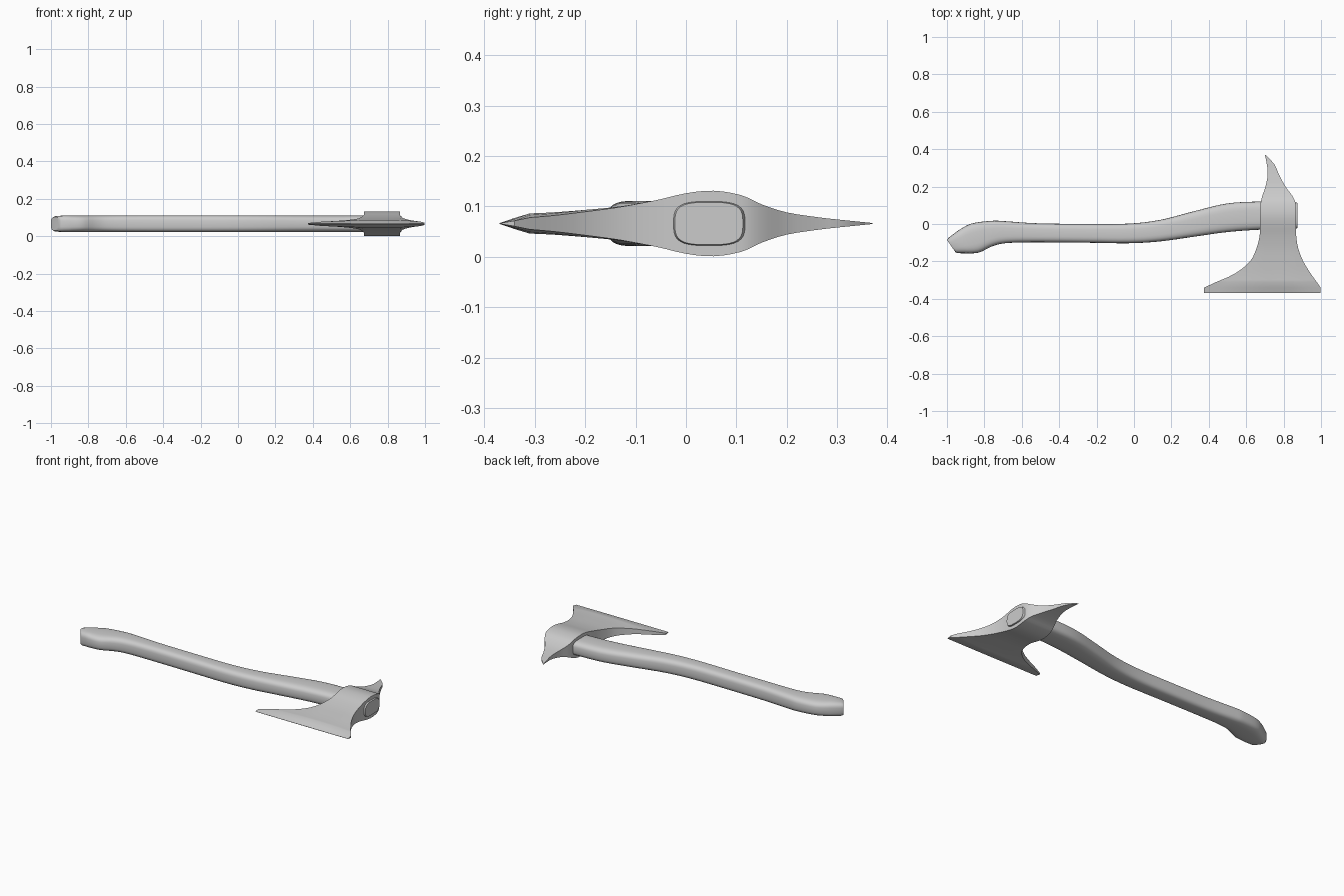
import bpy, bmesh, math

if "Cube" in bpy.data.objects:
    bpy.data.objects.remove(bpy.data.objects["Cube"])

ZC = 0.066  # height of the mid plane


def smooth_rows(rows, steps):
    """Catmull-Rom resampling of rows of numbers."""
    out = []
    for i in range(len(rows) - 1):
        a, b, c, d = (rows[max(i - 1, 0)], rows[i], rows[i + 1],
                      rows[min(i + 2, len(rows) - 1)])
        for s in range(steps):
            t = s / steps
            out.append([0.5 * (2 * q + (r - p) * t + (2 * p - 5 * q + 4 * r - u) * t * t
                               + (3 * q - p - 3 * r + u) * t ** 3)
                        for p, q, r, u in zip(a, b, c, d)])
    out.append(list(rows[-1]))
    return out


def loft(name, rings, angle):
    """Skin closed rings of points and cap both ends."""
    bm = bmesh.new()
    loops = [[bm.verts.new(p) for p in ring] for ring in rings]
    n = len(loops[0])
    for a, b in zip(loops, loops[1:]):
        for i in range(n):
            j = (i + 1) % n
            bm.faces.new((a[i], a[j], b[j], b[i]))
    bm.faces.new(loops[0])
    bm.faces.new(loops[-1])
    bmesh.ops.remove_doubles(bm, verts=bm.verts, dist=1e-5)
    bmesh.ops.recalc_face_normals(bm, faces=bm.faces)
    me = bpy.data.meshes.new(name)
    bm.to_mesh(me)
    bm.free()
    ob = bpy.data.objects.new(name, me)
    bpy.context.collection.objects.link(ob)
    bpy.ops.object.select_all(action='DESELECT')
    ob.select_set(True)
    bpy.context.view_layer.objects.active = ob
    bpy.ops.object.shade_smooth_by_angle(angle=math.radians(angle))
    return ob


# Handle: back edge x, y, then front edge x, y, then half height
handle_rows = [
    (-0.94, -0.035, -0.90, -0.157, 0.045),
    (-0.87, 0.002, -0.83, -0.153, 0.045),
    (-0.76, 0.017, -0.76, -0.12, 0.045),
    (-0.69, 0.015, -0.69, -0.103, 0.045),
    (-0.52, 0.004, -0.55, -0.098, 0.045),
    (-0.25, 0.0, -0.25, -0.1, 0.045),
    (-0.03, 0.002, -0.03, -0.103, 0.045),
    (0.14, 0.022, 0.14, -0.093, 0.045),
    (0.32, 0.068, 0.32, -0.068, 0.045),
    (0.50, 0.11, 0.50, -0.043, 0.045),
    (0.68, 0.12, 0.68, -0.03, 0.045),
    (0.86, 0.118, 0.86, -0.027, 0.045),
]
stations = [(-1.0, -0.085, -0.955, -0.15, 0.036),
            (-0.99, -0.072, -0.945, -0.156, 0.042)]
stations += smooth_rows(handle_rows, 4) + [(0.874, 0.113, 0.874, -0.022, 0.042)]


def oval(st, n=32, e=0.6):
    bx, by, fx, fy, h = st
    ring = []
    for k in range(n):
        a = 2 * math.pi * k / n
        c, s = math.cos(a), math.sin(a)
        u = 0.5 + 0.5 * math.copysign(abs(c) ** e, c)
        ring.append((fx + (bx - fx) * u, fy + (by - fy) * u,
                     ZC + h * math.copysign(abs(s) ** e, s)))
    return ring


loft("handle", [oval(s) for s in stations], 40)

# Axe head: y, left x, right x, half thickness
head_rows = [
    (0.37, 0.70, 0.702, 0.001),
    (0.32, 0.71, 0.75, 0.006),
    (0.265, 0.715, 0.775, 0.012),
    (0.20, 0.703, 0.81, 0.022),
    (0.15, 0.686, 0.847, 0.038),
    (0.11, 0.677, 0.864, 0.056),
    (0.055, 0.673, 0.866, 0.065),
    (0.0, 0.674, 0.866, 0.06),
    (-0.06, 0.672, 0.867, 0.046),
    (-0.13, 0.655, 0.878, 0.034),
    (-0.20, 0.62, 0.905, 0.027),
    (-0.265, 0.54, 0.945, 0.022),
    (-0.31, 0.44, 0.977, 0.02),
]
head = smooth_rows(head_rows, 3)
# Ground cutting bevel
head += [(-0.34, 0.375, 0.998, 0.011), (-0.37, 0.375, 0.998, 0.0008)]


def slab(row, n=9):
    y, l, r, t = row
    top = []
    for k in range(n):
        x = l + (r - l) * k / (n - 1)
        f = 1 - 0.6 * max(0, 0.67 - x) / 0.3 - 0.5 * max(0, x - 0.87) / 0.13
        top.append((x, y, t * f))
    return ([(x, y, ZC + z) for x, y, z in top]
            + [(x, y, ZC - z) for x, y, z in reversed(top)])


loft("axe_head", [slab(r) for r in head], 30)
